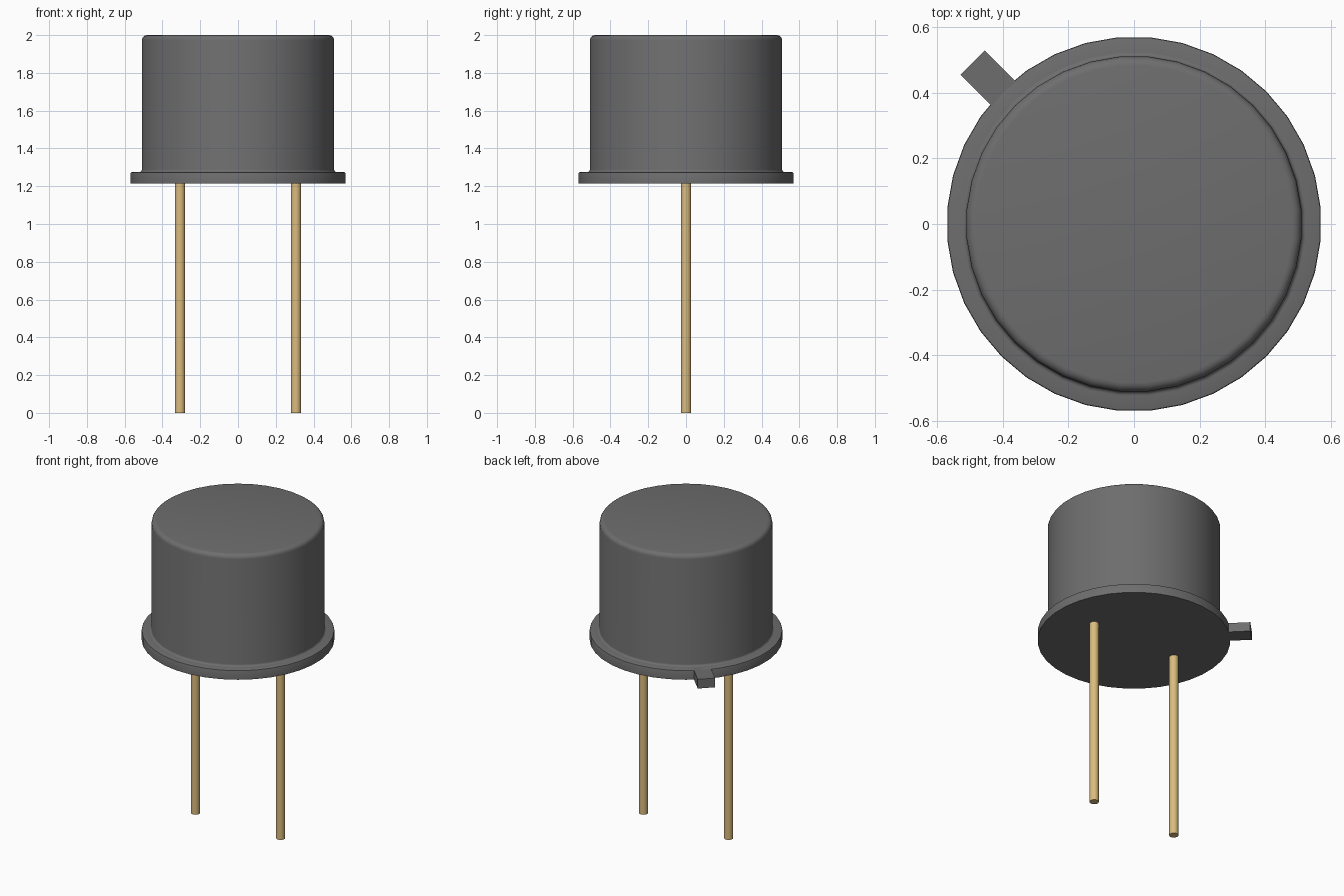
import bpy, bmesh, math
from mathutils import Matrix

cube = bpy.data.objects.get("Cube")
if cube:
    bpy.data.objects.remove(cube)


def make_material(name, color):
    mat = bpy.data.materials.new(name)
    mat.use_nodes = True
    mat.diffuse_color = color
    mat.node_tree.nodes["Principled BSDF"].inputs["Base Color"].default_value = color
    return mat


grey = make_material("dark grey metal", (0.155, 0.155, 0.155, 1))
gold = make_material("gold", (0.70, 0.50, 0.21, 1))


def finish(name, bm, mat, smooth=True):
    bmesh.ops.recalc_face_normals(bm, faces=bm.faces)
    mesh = bpy.data.meshes.new(name)
    bm.to_mesh(mesh)
    bm.free()
    obj = bpy.data.objects.new(name, mesh)
    bpy.context.collection.objects.link(obj)
    mesh.materials.append(mat)
    if smooth:
        bpy.ops.object.select_all(action="DESELECT")
        obj.select_set(True)
        bpy.context.view_layer.objects.active = obj
        bpy.ops.object.shade_smooth_by_angle(angle=math.radians(35))
    return obj


def lathe(name, profile, sides, mat):
    """Turn an (r, z) profile round z and cap both ends."""
    bm = bmesh.new()
    rings = []
    for r, z in profile:
        angles = [(i + 0.5) * math.tau / sides for i in range(sides)]
        rings.append([bm.verts.new((r * math.cos(a), r * math.sin(a), z)) for a in angles])
    for low, high in zip(rings, rings[1:]):
        for i in range(sides):
            j = (i + 1) % sides
            bm.faces.new((low[i], low[j], high[j], high[i]))
    bm.faces.new(rings[0])
    bm.faces.new(rings[-1])
    return finish(name, bm, mat)


def arc(cr, cz, radius, start, end, steps=4):
    """Quarter-round points for a profile."""
    angles = [math.radians(start + (end - start) * i / steps) for i in range(steps + 1)]
    return [(cr + radius * math.cos(a), cz + radius * math.sin(a)) for a in angles]


BASE, RIM_TOP, TOP = 1.215, 1.275, 2.0
RIM_R, CAN_R = 0.57, 0.511

# Can with base rim, small fillet and rounded top edge
profile = [(RIM_R, BASE)]
profile += arc(RIM_R - 0.006, RIM_TOP - 0.006, 0.006, 0, 90, 2)
profile += arc(CAN_R + 0.013, RIM_TOP + 0.013, 0.013, 270, 180)
profile += arc(CAN_R - 0.028, TOP - 0.028, 0.028, 0, 90)
lathe("can_and_rim", profile, 36, grey)

# Locating tab on the rim
bm = bmesh.new()
bmesh.ops.create_cube(bm, size=1)
bmesh.ops.scale(bm, vec=(0.16, 0.104, RIM_TOP - BASE), verts=bm.verts)
bmesh.ops.translate(bm, vec=(0.614, 0, (BASE + RIM_TOP) / 2), verts=bm.verts)
bmesh.ops.rotate(bm, cent=(0, 0, 0), matrix=Matrix.Rotation(math.radians(135), 3, "Z"), verts=bm.verts)
finish("locating_tab", bm, grey, smooth=False)

# Pair of leads
for side, x in (("left", 0.307), ("right", -0.307)):
    lead = lathe(side + "_lead", [(0.0275, 0), (0.0275, BASE + 0.005)], 16, gold)
    lead.location.x = x
